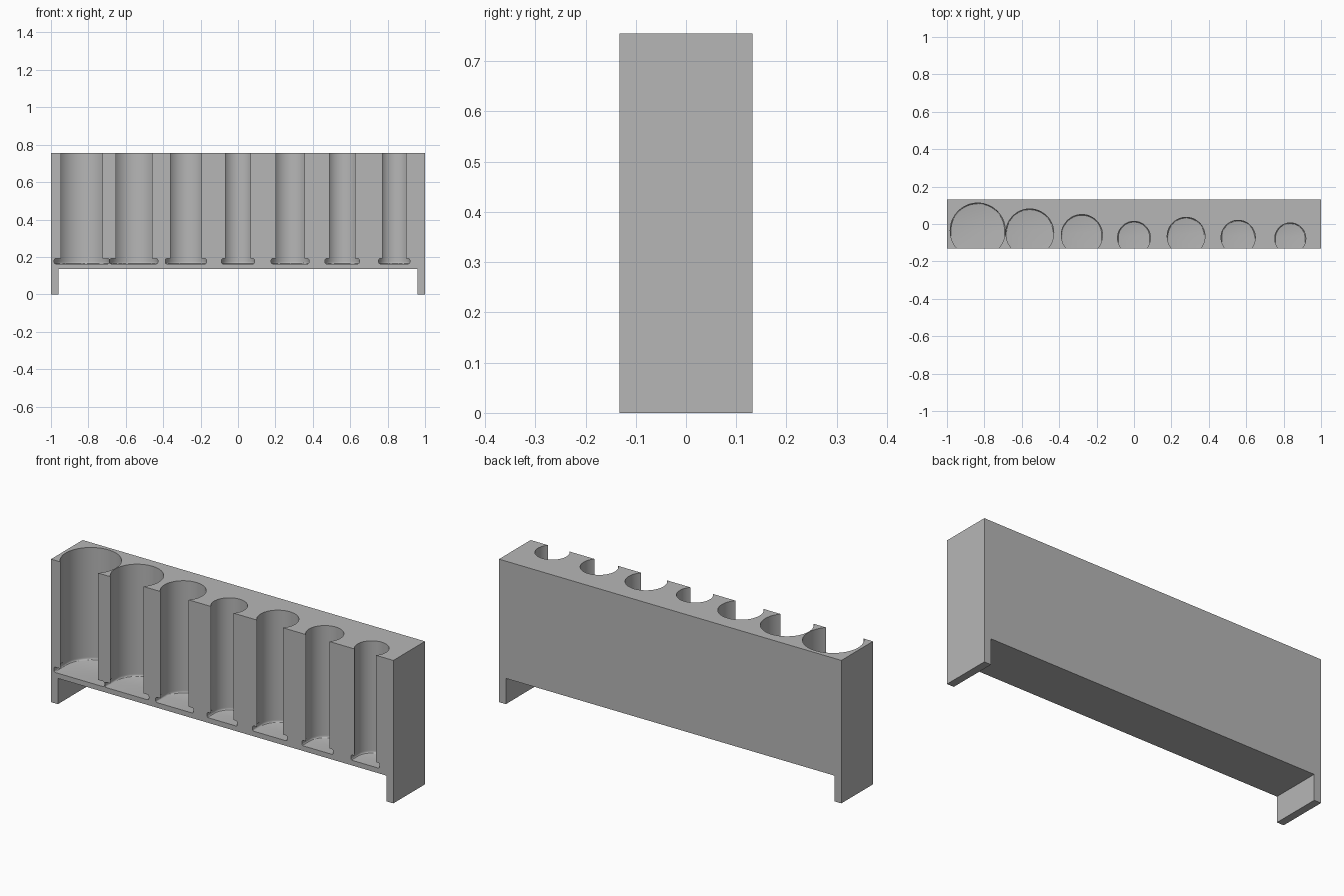
import bpy
import bmesh
import math

cube = bpy.data.objects.get("Cube")
if cube:
    bpy.data.objects.remove(cube, do_unlink=True)

HALF_DEPTH, HEIGHT = 0.132, 0.755
FLOOR, SLOT_TOP, LEG_TOP, LEG_INNER = 0.163, 0.191, 0.136, 0.96
SEGMENTS = 96

grey = bpy.data.materials.new("plain grey")
grey.use_nodes = True
grey.diffuse_color = (0.47, 0.47, 0.47, 1)
grey.node_tree.nodes["Principled BSDF"].inputs["Base Color"].default_value = grey.diffuse_color


def prism(name, outline, direction, round_edge=0):
    """Extrude a closed outline of 3D points along a direction."""
    bm = bmesh.new()
    face = bm.faces.new([bm.verts.new(p) for p in outline])
    top = bmesh.ops.extrude_face_region(bm, geom=[face])
    verts = [v for v in top["geom"] if isinstance(v, bmesh.types.BMVert)]
    bmesh.ops.translate(bm, verts=verts, vec=direction)
    bmesh.ops.recalc_face_normals(bm, faces=bm.faces)
    if round_edge:
        rims = [e for e in bm.edges if abs(e.verts[0].co.z - e.verts[1].co.z) < 1e-6]
        bmesh.ops.bevel(bm, geom=rims, offset=round_edge, segments=3,
                        profile=0.5, affect='EDGES')
    mesh = bpy.data.meshes.new(name)
    bm.to_mesh(mesh)
    bm.free()
    mesh.materials.append(grey)
    obj = bpy.data.objects.new(name, mesh)
    bpy.context.collection.objects.link(obj)
    return obj


def arc(x, y, z, r, turn, count):
    return [(x + r * math.cos(turn * i / SEGMENTS), y + r * math.sin(turn * i / SEGMENTS), z)
            for i in range(count)]


# Body: solid block standing on two thin end legs
half = [(1, HEIGHT), (1, 0), (LEG_INNER, 0), (LEG_INNER, LEG_TOP)]
profile = half + [(-x, z) for x, z in reversed(half)]
body = prism("holder_body", [(x, -HALF_DEPTH, z) for x, z in profile],
             (0, 2 * HALF_DEPTH, 0))

# Tubes: open-fronted cylinders, each with a full-width slot at its floor
radii = [0.147, 0.128, 0.11, 0.088, 0.101, 0.0915, 0.083]
cutters = []
for i, r in enumerate(radii):
    x = (i - 3) * 0.2785
    y = -HALF_DEPTH + 0.66 * r
    slot_outline = arc(x, y, FLOOR, r, 2 * math.pi, SEGMENTS // 2 + 1)
    slot_outline += [(x - r, -0.3, FLOOR), (x + r, -0.3, FLOOR)]
    cutters.append(prism("slot_cutter", slot_outline, (0, 0, SLOT_TOP - FLOOR), 0.008))
    mid = (FLOOR + SLOT_TOP) / 2
    cutters.append(prism("tube_cutter", arc(x, y, mid, r, 2 * math.pi, SEGMENTS),
                         (0, 0, HEIGHT)))

bpy.context.view_layer.objects.active = body
for cutter in cutters:
    cut = body.modifiers.new("cut", 'BOOLEAN')
    cut.operation = 'DIFFERENCE'
    cut.solver = 'EXACT'
    cut.object = cutter
    bpy.ops.object.modifier_apply(modifier=cut.name)
for cutter in cutters:
    bpy.data.objects.remove(cutter, do_unlink=True)

# Smooth tube walls with crisp rims
bpy.ops.object.select_all(action='DESELECT')
body.select_set(True)
bpy.ops.object.shade_smooth_by_angle(angle=math.radians(30))
